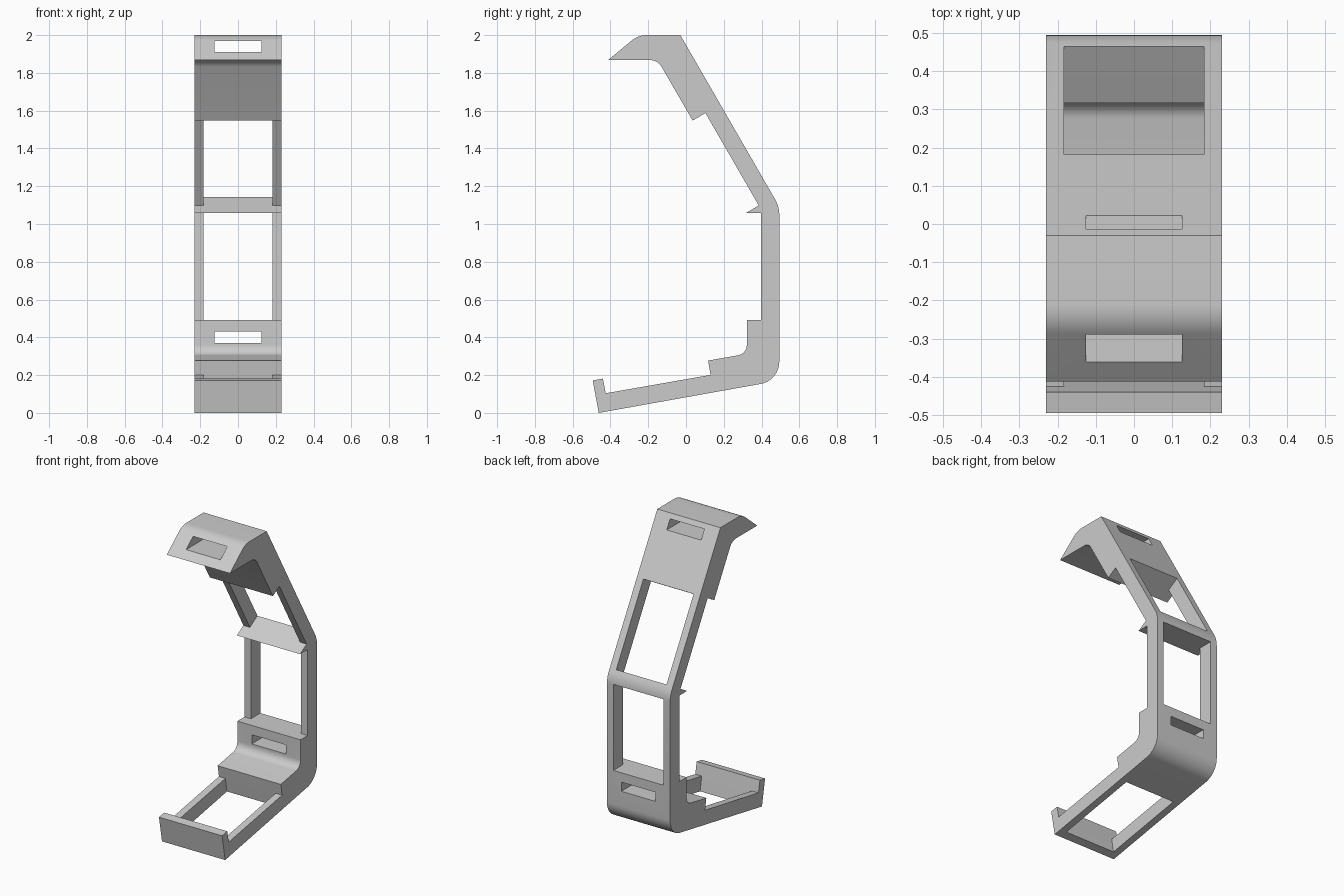
import bpy, bmesh, math
from mathutils import Vector

if "Cube" in bpy.data.objects:
    bpy.data.objects.remove(bpy.data.objects["Cube"])


def rounded(points, steps=8):
    """Turn (y, z, radius) corners into an outline with arcs."""
    out, n = [], len(points)
    for i, (y, z, r) in enumerate(points):
        p = Vector((y, z))
        if r == 0:
            out.append(p)
            continue
        a = (Vector(points[i - 1][:2]) - p).normalized()
        b = (Vector(points[(i + 1) % n][:2]) - p).normalized()
        half = a.angle(b) / 2
        start, end = p + a * r / math.tan(half), p + b * r / math.tan(half)
        centre = p + (a + b).normalized() * r / math.sin(half)
        for k in range(steps + 1):
            d = start.lerp(end, k / steps) - centre
            out.append(centre + d.normalized() * r)
    return out


def prism(name, outline, half_width):
    """Extrude a y-z outline symmetrically along x."""
    bm = bmesh.new()
    face = bm.faces.new([bm.verts.new((-half_width, p[0], p[1])) for p in outline])
    ext = bmesh.ops.extrude_face_region(bm, geom=[face])
    verts = [v for v in ext["geom"] if isinstance(v, bmesh.types.BMVert)]
    bmesh.ops.translate(bm, verts=verts, vec=(2 * half_width, 0, 0))
    bmesh.ops.recalc_face_normals(bm, faces=bm.faces)
    mesh = bpy.data.meshes.new(name)
    bm.to_mesh(mesh)
    bm.free()
    ob = bpy.data.objects.new(name, mesh)
    bpy.context.collection.objects.link(ob)
    return ob


def slanted(a, b, angle, back, front):
    """Quad whose two ends run through a and b at the given angle."""
    d = Vector((math.cos(angle), math.sin(angle)))
    a, b = Vector(a), Vector(b)
    return [a - d * back, a + d * front, b + d * front, b - d * back]


def box(y0, y1, z0, z1):
    return [(y0, z0), (y1, z0), (y1, z1), (y0, z1)]


# Side outline of the bent bracket
bracket = prism("bracket_frame", rounded([
    (-0.412, 1.868, 0), (-0.253, 2, 0.12), (-0.03, 2, 0),
    (0.494, 1.092, 0.16), (0.494, 0.171, 0.12),
    (-0.462, 0, 0), (-0.494, 0.172, 0), (-0.44, 0.181, 0), (-0.425, 0.104, 0),
    (0.13, 0.201, 0), (0.117, 0.277, 0), (0.322, 0.313, 0.055),
    (0.322, 0.492, 0), (0.396, 0.492, 0), (0.396, 1.058, 0),
    (0.317, 1.058, 0), (0.385, 1.098, 0), (0.103, 1.587, 0),
    (0.035, 1.548, 0), (-0.15, 1.868, 0.07)]), 0.23)

# Windows in the three arms and the two strap slots
cutters = [
    prism("middle_window_cutter", box(0.36, 0.6, 0.492, 1.058), 0.183),
    prism("upper_window_cutter",
          slanted((0.385, 1.098), (0.103, 1.587), math.radians(30), 0.03, 0.3), 0.183),
    prism("lower_window_cutter",
          slanted((-0.425, 0.104), (0.13, 0.201), math.radians(-80), 0.03, 0.3), 0.183),
    prism("top_slot_cutter", box(-0.6, 0.3, 1.91, 1.97), 0.125),
    prism("bottom_slot_cutter", box(0.2, 0.6, 0.37, 0.43), 0.125),
]
bpy.context.view_layer.objects.active = bracket
bracket.select_set(True)
for c in cutters:
    mod = bracket.modifiers.new(c.name, "BOOLEAN")
    mod.operation, mod.solver, mod.object = "DIFFERENCE", "EXACT", c
    bpy.ops.object.modifier_apply(modifier=mod.name)
    bpy.data.objects.remove(c)

bpy.ops.object.shade_smooth_by_angle(angle=math.radians(20))
